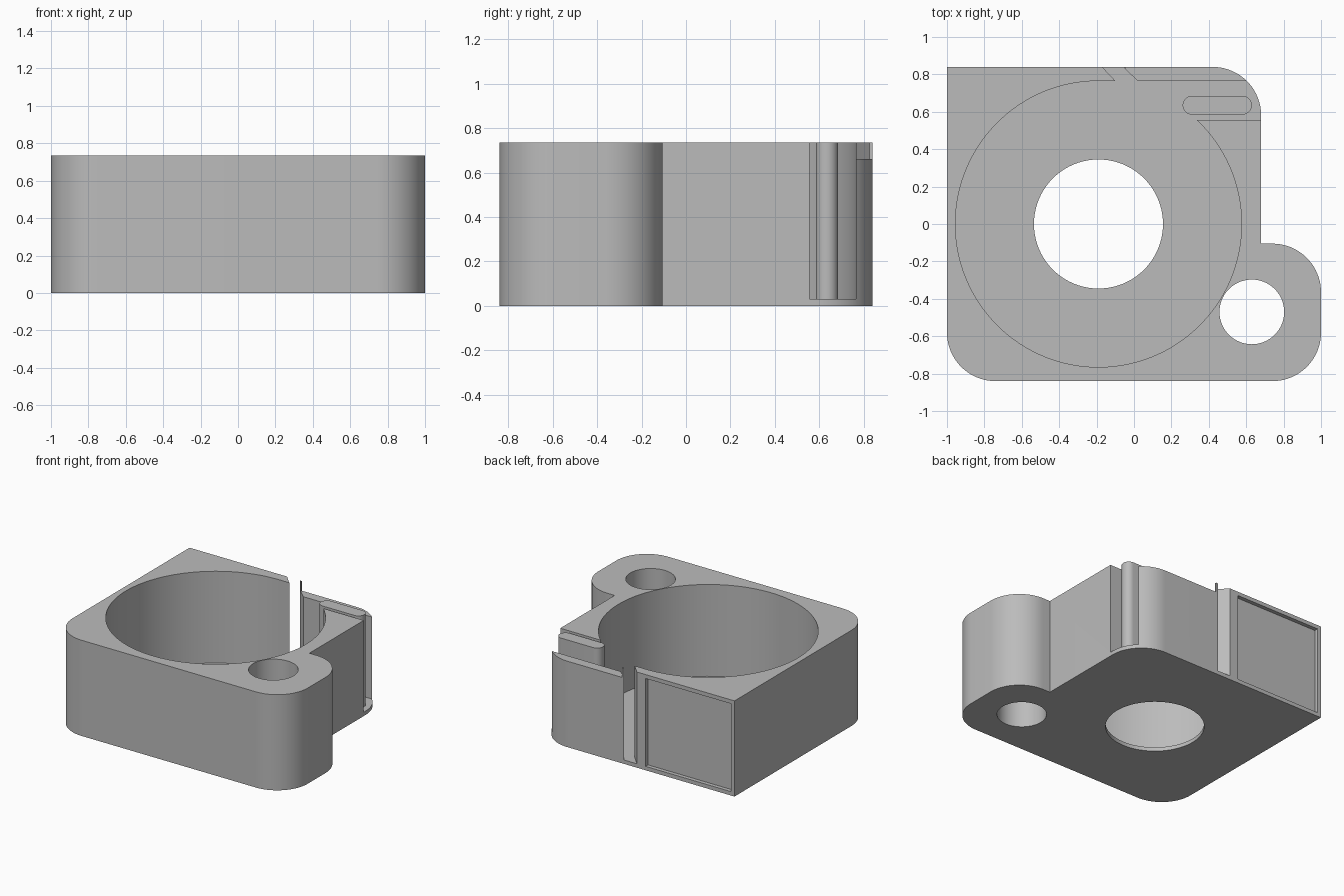
import bpy, bmesh
from math import radians, cos, sin, asin

cube = bpy.data.objects.get("Cube")
if cube:
    bpy.data.objects.remove(cube, do_unlink=True)

H = 0.735        # overall height
FLOOR = 0.03     # floor thickness
BORE = (-0.19, 0.0)
BORE_R = 0.765
CORNER = 0.26

grey = bpy.data.materials.new("plain grey")
grey.use_nodes = True
grey.diffuse_color = (0.5, 0.5, 0.5, 1)
grey.node_tree.nodes["Principled BSDF"].inputs["Base Color"].default_value = (0.5, 0.5, 0.5, 1)


def arc(centre, r, start, end, steps=20):
    """Points along an arc, angles in degrees."""
    angles = [radians(start + (end - start) * i / steps) for i in range(steps + 1)]
    return [(centre[0] + r * cos(a), centre[1] + r * sin(a)) for a in angles]


def circle(centre, r, steps):
    return arc(centre, r, 0, 360, steps)[:-1]


def rect(x0, x1, y0, y1):
    return [(x0, y0), (x1, y0), (x1, y1), (x0, y1)]


def prism(name, outline, z0, z1):
    """Extrude a flat outline from z0 up to z1."""
    bm = bmesh.new()
    face = bm.faces.new([bm.verts.new((x, y, z0)) for x, y in outline])
    top = bmesh.ops.extrude_face_region(bm, geom=[face])["geom"]
    verts = [v for v in top if isinstance(v, bmesh.types.BMVert)]
    bmesh.ops.translate(bm, verts=verts, vec=(0, 0, z1 - z0))
    bmesh.ops.recalc_face_normals(bm, faces=bm.faces)
    mesh = bpy.data.meshes.new(name)
    bm.to_mesh(mesh)
    bm.free()
    mesh.materials.append(grey)
    obj = bpy.data.objects.new(name, mesh)
    bpy.context.collection.objects.link(obj)
    return obj


def activate(obj):
    bpy.ops.object.select_all(action="DESELECT")
    obj.select_set(True)
    bpy.context.view_layer.objects.active = obj


def cut(obj, outline, z0, z1):
    """Subtract a prism and remove the cutter."""
    cutter = prism("cutter", outline, z0, z1)
    cutter.hide_render = True
    mod = obj.modifiers.new("cut", "BOOLEAN")
    mod.operation, mod.solver, mod.object = "DIFFERENCE", "EXACT", cutter
    activate(obj)
    bpy.ops.object.modifier_apply(modifier=mod.name)
    bpy.data.objects.remove(cutter, do_unlink=True)


# Housing block with rounded corners and a side lug
outline = [(-1, 0.84)]
outline += arc((-0.74, -0.58), CORNER, 180, 270)
outline += arc((0.74, -0.58), CORNER, 270, 360)
outline += arc((0.74, -0.365), CORNER, 0, 90)
outline += [(0.68, -0.105)]
outline += arc((0.42, 0.58), CORNER, 0, 90)
housing = prism("housing", outline, 0, H)

# Round cavity joined to the side channel and the slanted back slit
meet = 360 + 180 / 3.14159265 * asin(0.555 / BORE_R)
cavity = arc(BORE, BORE_R, 90, meet, 110)
cavity += [(0.8, 0.555), (0.8, 0.765), (0.02, 0.765), (-0.07, 0.85),
           (-0.18, 0.85), (-0.10, 0.765)]
cut(housing, cavity, FLOOR, H + 0.1)

# Floor opening and lug hole
cut(housing, circle(BORE, 0.345, 80), -0.1, 0.1)
cut(housing, circle((0.63, -0.47), 0.173, 56), -0.1, H + 0.1)

# Lowered top of the thin back wall
cut(housing, rect(-0.045, 0.8, 0.7, 0.95), 0.66, H + 0.1)

# Shallow panel recess on the back
cut(housing, rect(-0.97, -0.245, 0.81, 0.95), 0.03, 0.705)

# Rounded guide post standing in the channel
post = prism("guide_post",
             arc((0.31, 0.635), 0.05, 90, 270, 16) + arc((0.58, 0.635), 0.05, -90, 90, 16),
             FLOOR - 0.01, H)

for obj in (housing, post):
    activate(obj)
    bpy.ops.object.shade_smooth_by_angle(angle=radians(30))
